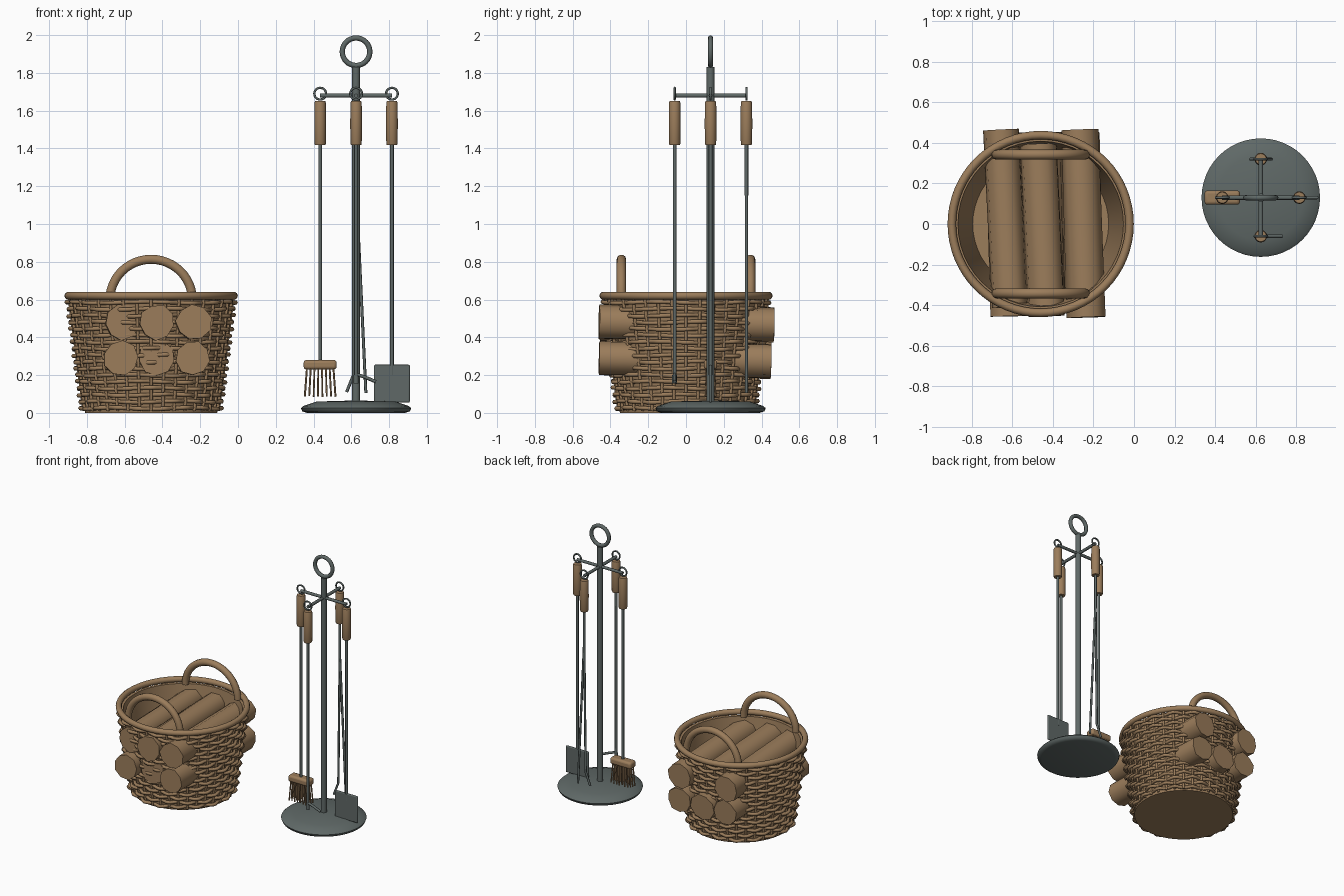
import bpy, bmesh, math, random
from math import sin, cos, pi
from mathutils import Vector, Matrix

random.seed(4)
if "Cube" in bpy.data.objects:
    bpy.data.objects.remove(bpy.data.objects["Cube"])


def material(name, rgb):
    m = bpy.data.materials.new(name)
    m.use_nodes = True
    m.diffuse_color = (*rgb, 1)
    m.node_tree.nodes["Principled BSDF"].inputs["Base Color"].default_value = (*rgb, 1)
    return m


WOOD = material("warm wood", (0.33, 0.205, 0.105))
STEEL = material("grey steel", (0.115, 0.14, 0.135))


def add(name, data, mat):
    data.materials.append(mat)
    ob = bpy.data.objects.new(name, data)
    bpy.context.scene.collection.objects.link(ob)
    return ob


def mesh_object(name, bm, mat, angle=40):
    bmesh.ops.recalc_face_normals(bm, faces=bm.faces[:])
    me = bpy.data.meshes.new(name)
    bm.to_mesh(me)
    bm.free()
    me.shade_smooth()
    me.set_sharp_from_angle(angle=math.radians(angle))
    return add(name, me, mat)


def tubes(name, paths, radius, mat, closed=False, res=2):
    """Round rods that follow one or more point paths."""
    cu = bpy.data.curves.new(name, 'CURVE')
    cu.dimensions = '3D'
    cu.bevel_depth, cu.bevel_resolution, cu.use_fill_caps = radius, res, True
    for path in paths:
        sp = cu.splines.new('POLY')
        sp.points.add(len(path) - 1)
        for p, co in zip(sp.points, path):
            p.co = (*co, 1)
        sp.use_cyclic_u = closed
        sp.use_smooth = True
    return add(name, cu, mat)


def lathe(name, profile, x, y, mat, steps=32, angle=40):
    """Turn a radius/height profile around a vertical axis."""
    bm = bmesh.new()
    vs = [bm.verts.new((r, 0, z)) for r, z in profile]
    es = [bm.edges.new(pair) for pair in zip(vs, vs[1:])]
    bmesh.ops.spin(bm, geom=vs + es, cent=(0, 0, 0), axis=(0, 0, 1),
                   angle=2 * pi, steps=steps, use_merge=True)
    bmesh.ops.remove_doubles(bm, verts=bm.verts[:], dist=0.0005)
    bmesh.ops.translate(bm, verts=bm.verts[:], vec=(x, y, 0))
    return mesh_object(name, bm, mat, angle)


def block(name, center, size, mat, bevel):
    bm = bmesh.new()
    bmesh.ops.create_cube(bm, size=1, matrix=Matrix.Translation(center) @ Matrix.Diagonal((*size, 1)))
    ob = mesh_object(name, bm, mat)
    mod = ob.modifiers.new("soft edges", 'BEVEL')
    mod.width, mod.segments = bevel, 3
    return ob


def circle(x, y, z, r, n=32, upright=False):
    turn = [2 * pi * i / n for i in range(n)]
    if upright:
        return [(x + r * cos(a), y, z + r * sin(a)) for a in turn]
    return [(x + r * cos(a), y + r * sin(a), z) for a in turn]


# Basket: tapered shell, stakes, woven strands, rim
BX = -0.46
wall = lambda z: 0.35 + 0.13 * z
lathe("basket_shell", [(0, 0), (0.35, 0), (wall(0.6), 0.6), (wall(0.6) - 0.02, 0.6),
                       (0.335, 0.03), (0, 0.03)], BX, 0, WOOD, 48)
STAKES, ROWS = 36, 17
stakes = []
for i in range(STAKES):
    a = 2 * pi * i / STAKES
    stakes.append([(BX + (wall(z) + 0.005) * cos(a), (wall(z) + 0.005) * sin(a), z)
                   for z in (0.01, 0.6)])
tubes("basket_stakes", stakes, 0.009, WOOD, res=1)
strands = []
for row in range(ROWS):
    z = 0.025 + 0.56 * row / (ROWS - 1)
    path = []
    for i in range(STAKES * 3):
        a = 2 * pi * i / (STAKES * 3)
        wave = cos(a * STAKES / 2 + pi * row)
        r = wall(z) + 0.008 + 0.013 * wave
        path.append((BX + r * cos(a), r * sin(a), z + 0.004 * sin(5 * a + row)))
    strands.append(path)
tubes("basket_strands", strands, 0.012, WOOD, True, 1)
tubes("basket_rim", [circle(BX, 0, 0.62, 0.438, 64)], 0.021, WOOD, True, 3)

# Arched basket handles, front and back
arches = []
for y in (-0.342, 0.342):
    arches.append([(BX + 0.218 * cos(pi * i / 24), y, 0.6 + 0.213 * sin(pi * i / 24))
                   for i in range(25)])
tubes("basket_handles", arches, 0.025, WOOD, res=3)


# Rough logs lying front to back in two layers
def log(name, front, back, r):
    front, back = Vector(front), Vector(back)
    axis = back - front
    bm = bmesh.new()
    bmesh.ops.create_cone(bm, cap_ends=True, segments=9, radius1=r, radius2=r, depth=axis.length)
    for v in bm.verts:
        k = random.uniform(0.93, 1.05)
        v.co.x *= k
        v.co.y *= k
    spin = Matrix.Rotation(random.uniform(0, pi), 4, 'Z')
    turn = axis.to_track_quat('Z', 'Y').to_matrix().to_4x4()
    bmesh.ops.transform(bm, verts=bm.verts[:], matrix=Matrix.Translation((front + back) / 2) @ turn @ spin)
    mesh_object(name, bm, WOOD, 55)


for name, xf, xb, yf, yb, zf, zb in [
        ("upper_log_a", -0.61, -0.655, -0.41, 0.465, 0.48, 0.47),
        ("upper_log_b", -0.43, -0.47, -0.455, 0.395, 0.48, 0.47),
        ("upper_log_c", -0.235, -0.27, -0.46, 0.465, 0.48, 0.465),
        ("lower_log_a", -0.62, -0.64, -0.455, 0.45, 0.29, 0.28),
        ("lower_log_b", -0.43, -0.45, -0.405, 0.45, 0.29, 0.27),
        ("lower_log_c", -0.24, -0.26, -0.46, 0.45, 0.29, 0.275)]:
    log(name, (xf, yf, zf), (xb, yb, zb), 0.095)

# Tool stand: base, pole, ring and crossed arms
SX, SY, ARM = 0.625, 0.13, 0.19
lathe("stand_base", [(0, 0), (0.26, 0), (0.285, 0.008), (0.292, 0.025), (0.28, 0.036),
                     (0.21, 0.06), (0, 0.066)], SX, SY, STEEL, 48, 60)
tubes("stand_pole", [[(SX, SY, 0.05), (SX, SY, 1.83)]], 0.021, STEEL, res=4)
tubes("stand_ring", [circle(SX, SY, 1.912, 0.073, upright=True)], 0.014, STEEL, True)
tubes("stand_arms", [[(SX - ARM, SY, 1.68), (SX + ARM, SY, 1.68)],
                     [(SX, SY - ARM, 1.68), (SX, SY + ARM, 1.68)]], 0.011, STEEL)

# Shared rod, grip and hanging ring of each tool
tools = {"brush": (-ARM, 0, 0.26), "shovel": (ARM, 0, 0.2),
         "poker": (0, -ARM, 0.16), "tongs": (0, ARM, 1.15)}
for name, (dx, dy, low) in tools.items():
    x, y = SX + dx, SY + dy
    tubes(name + "_rod", [[(x, y, low), (x, y, 1.45)]], 0.01, STEEL)
    lathe(name + "_grip", [(0, 1.417), (0.027, 1.417), (0.03, 1.425), (0.031, 1.53),
                           (0.03, 1.642), (0.027, 1.65), (0, 1.65)], x, y, WOOD, 20, 60)
    tubes(name + "_ring", [circle(x, y, 1.69, 0.031, 24, True)], 0.006, STEEL, True)

# Brush head with splayed bristles
hx = SX - ARM
block("brush_head", (hx, SY, 0.255), (0.175, 0.07, 0.05), WOOD, 0.015)
bristles = []
for i in range(8):
    for j in (-1, 0, 1):
        u = (i - 3.5) / 3.5
        bristles.append([(hx + 0.07 * u, SY + 0.02 * j, 0.24),
                         (hx + 0.081 * u, SY + 0.026 * j, 0.085 + 0.012 * random.random())])
tubes("brush_bristles", bristles, 0.005, WOOD, res=1)

# Shovel blade
block("shovel_blade", (SX + ARM, SY, 0.155), (0.19, 0.016, 0.2), STEEL, 0.007)

# Poker tip and side hook
py = SY - ARM
tubes("poker_hook", [[(SX, py, 0.205), (SX + 0.05, py, 0.188), (SX + 0.105, py, 0.165)]], 0.009, STEEL)
tubes("poker_tip", [[(SX, py, 0.155), (SX, py, 0.2)]], 0.013, STEEL)

# Tongs legs
ty = SY + ARM
tubes("tongs_legs", [[(SX, ty, 1.2), (SX + 0.052, ty, 0.105)],
                     [(SX, ty, 1.2), (SX - 0.012, ty, 0.205), (SX - 0.05, ty, 0.11)]], 0.008, STEEL)
